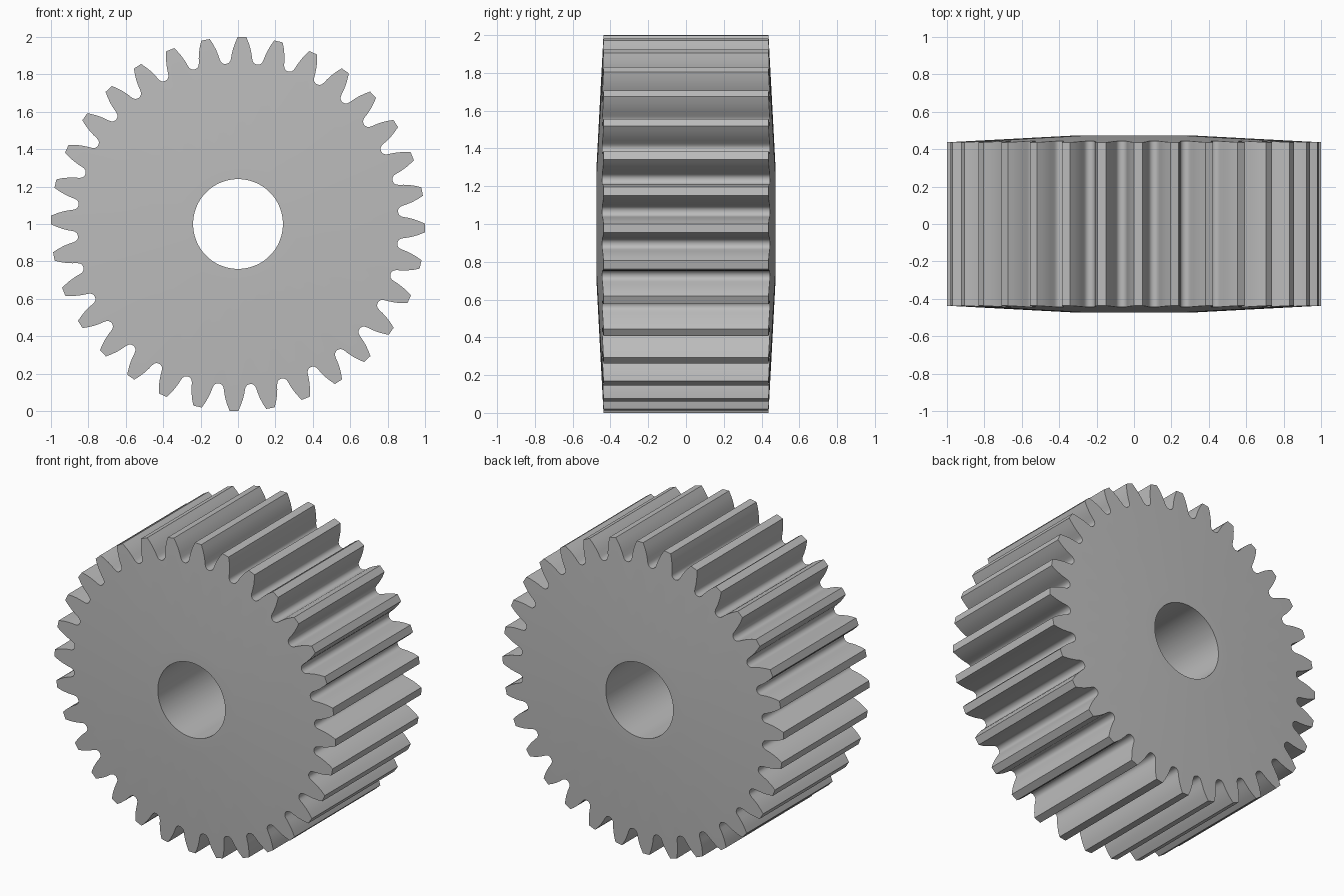
import bpy, bmesh, math

cube = bpy.data.objects.get("Cube")
if cube:
    bpy.data.objects.remove(cube, do_unlink=True)

TEETH = 32
PITCH = math.tau / TEETH
TURN = math.radians(1.25)
BORE, HUB, TIP = 0.24, 0.32, 1.0
HUB_Y, RIM_Y = 0.473, 0.437

# Half of one tooth from tip to valley: (radius, half width)
FLANK = [(1.0, 0.023), (0.97, 0.036), (0.94, 0.046), (0.91, 0.053),
         (0.885, 0.057), (0.873, 0.0605), (0.865, 0.066), (0.86, 0.074)]
VALLEY = 0.858


def outline():
    """Gear outline as (angle, radius) pairs, clockwise from the top."""
    points = []
    for i in range(TEETH):
        centre = TURN + i * PITCH
        points += [(centre - w / r, r) for r, w in reversed(FLANK)]
        points += [(centre + w / r, r) for r, w in FLANK]
        points.append((centre + PITCH / 2, VALLEY))
    return points


def face_depth(r):
    """Side faces are flat around the bore and taper towards the teeth."""
    t = max(0.0, (r - HUB) / (TIP - HUB))
    return HUB_Y + (RIM_Y - HUB_Y) * t


def ring(bm, points, side):
    return [bm.verts.new((r * math.sin(a), side * face_depth(r), 1 + r * math.cos(a)))
            for a, r in points]


# Gear body: closed loop of rings through front face, teeth, back face and bore
rim = outline()
hub = [(a, HUB) for a, r in rim]
bore = [(a, BORE) for a, r in rim]
bm = bmesh.new()
rings = [ring(bm, p, -1) for p in (bore, hub, rim)]
rings += [ring(bm, p, 1) for p in (rim, hub, bore)]
n = len(rim)
for k, inner in enumerate(rings):
    outer = rings[(k + 1) % len(rings)]
    for i in range(n):
        j = (i + 1) % n
        bm.faces.new((inner[i], inner[j], outer[j], outer[i]))
bmesh.ops.recalc_face_normals(bm, faces=bm.faces)
mesh = bpy.data.meshes.new("spur_gear")
bm.to_mesh(mesh)
bm.free()

gear = bpy.data.objects.new("spur_gear", mesh)
bpy.context.collection.objects.link(gear)

# Plain grey metal
grey = bpy.data.materials.new("plain_grey")
grey.use_nodes = True
colour = (0.5, 0.5, 0.5, 1)
grey.diffuse_color = colour
grey.node_tree.nodes["Principled BSDF"].inputs["Base Color"].default_value = colour
mesh.materials.append(grey)

# Smooth flanks and bore, crisp tips and side edges
bpy.ops.object.select_all(action="DESELECT")
gear.select_set(True)
bpy.context.view_layer.objects.active = gear
bpy.ops.object.shade_smooth_by_angle(angle=math.radians(35))
